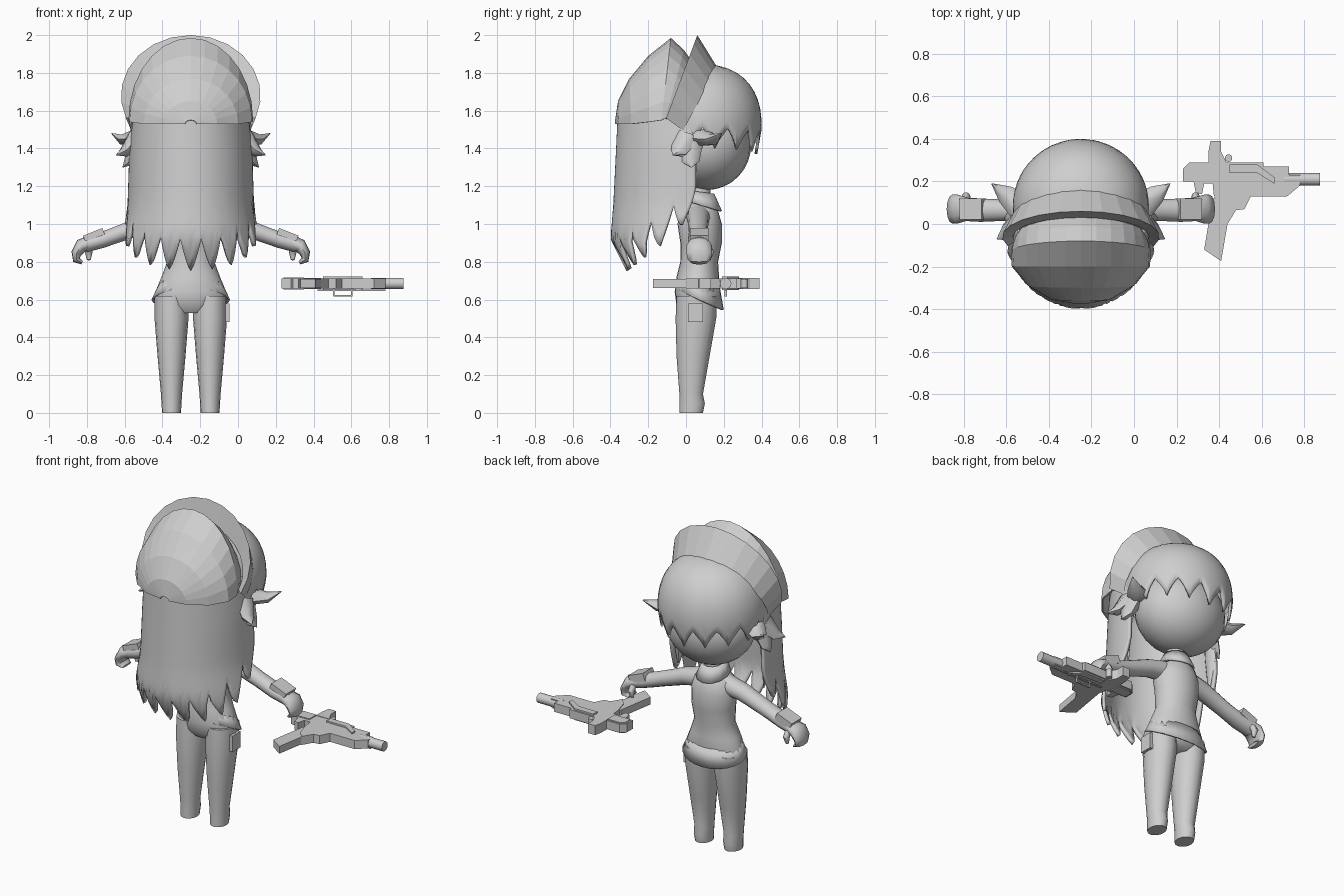
import bpy, bmesh, math
from mathutils import Vector, Matrix

cube = bpy.data.objects.get("Cube")
if cube:
    bpy.data.objects.remove(cube, do_unlink=True)

CX = -0.25          # the figure's centre line
grey = bpy.data.materials.new("light_grey")
grey.use_nodes = True
grey.diffuse_color = (0.62, 0.62, 0.62, 1)
grey.node_tree.nodes["Principled BSDF"].inputs["Base Color"].default_value = grey.diffuse_color


def finish(name, bm, angle=40, solid=0, dx=CX):
    bmesh.ops.remove_doubles(bm, verts=bm.verts, dist=0.0005)
    bmesh.ops.recalc_face_normals(bm, faces=bm.faces)
    me = bpy.data.meshes.new(name)
    bm.to_mesh(me)
    bm.free()
    ob = bpy.data.objects.new(name, me)
    ob.location.x = dx
    me.materials.append(grey)
    bpy.context.collection.objects.link(ob)
    if solid:
        mod = ob.modifiers.new("thickness", 'SOLIDIFY')
        mod.thickness = solid
        mod.offset = -1
    if angle:
        bpy.ops.object.select_all(action='DESELECT')
        ob.select_set(True)
        bpy.context.view_layer.objects.active = ob
        bpy.ops.object.shade_smooth_by_angle(angle=math.radians(angle))
    return ob


def skin(bm, rows, closed=True, caps=True):
    """Join rows of points into a surface."""
    vs = [[bm.verts.new(p) for p in r] for r in rows]
    n = len(vs[0])
    for a, b in zip(vs, vs[1:]):
        for i in range(n if closed else n - 1):
            j = (i + 1) % n
            bm.faces.new((a[i], a[j], b[j], b[i]))
    if closed and caps:
        bm.faces.new(vs[0])
        bm.faces.new(vs[-1])


def rings(name, levels, n=20, x=0, caps=True, solid=0):
    """Horizontal rings (z, half width, back y, front y, drop towards front)."""
    rows = []
    for z, rx, y0, y1, drop in levels:
        row = []
        for i in range(n):
            a = math.tau * i / n
            s = math.sin(a)
            row.append((x + rx * math.cos(a), (y0 + y1) / 2 + (y1 - y0) / 2 * s, z - drop * s))
        rows.append(row)
    bm = bmesh.new()
    skin(bm, rows, True, caps)
    return finish(name, bm, 50, solid)


def tube(name, path, radii, n=10):
    """Sweep an ellipse (depth, height) along a path."""
    pts = [Vector(p) for p in path]
    rows = []
    for k, p in enumerate(pts):
        t = (pts[min(k + 1, len(pts) - 1)] - pts[max(k - 1, 0)]).normalized()
        side = Vector((0, 1, 0)) if abs(t.y) < 0.9 else Vector((1, 0, 0))
        side = (side - t * side.dot(t)).normalized()
        up = t.cross(side)
        ra, rb = radii[k]
        rows.append([p + side * ra * math.cos(math.tau * i / n) + up * rb * math.sin(math.tau * i / n)
                     for i in range(n)])
    bm = bmesh.new()
    skin(bm, rows)
    return finish(name, bm, 50)


def ellipsoid(name, centre, radii):
    bm = bmesh.new()
    bmesh.ops.create_uvsphere(bm, u_segments=24, v_segments=16, radius=1,
                              matrix=Matrix.Translation(centre) @ Matrix.Diagonal((*radii, 1)))
    return finish(name, bm)


def box(name, centre, size, tilt=0, dx=0):
    bm = bmesh.new()
    m = Matrix.Translation(centre) @ Matrix.Rotation(tilt, 4, 'Y') @ Matrix.Diagonal((*size, 1))
    bmesh.ops.create_cube(bm, size=1, matrix=m)
    return finish(name, bm, 0, 0, dx)


def plate(name, outline, z0, z1):
    bm = bmesh.new()
    skin(bm, [[(x, y, z) for x, y in outline] for z in (z0, z1)])
    return finish(name, bm, 0, 0, 0)


def tooth(u, count):
    """0 at lock tips, 1 in the notches between locks."""
    return abs((u * count) % 1 - 0.5) * 2


def mix(table, z):
    """Interpolate a descending table on its first column."""
    for a, b in zip(table, table[1:]):
        if z >= b[0]:
            f = min(1, (a[0] - z) / (a[0] - b[0]))
            return [p + (q - p) * f for p, q in zip(a, b)]
    return table[-1]


# Head, neck and collar
ellipsoid("face", (0, 0.11, 1.42), (0.275, 0.235, 0.24))
rings("neck", [(1.0, 0.08, 0.0, 0.15, 0), (1.12, 0.055, 0.02, 0.13, 0), (1.24, 0.055, 0.02, 0.13, 0)], 14)
rings("collar", [(1.17, 0.065, 0.0, 0.15, 0.01), (1.10, 0.10, -0.02, 0.19, 0.03)], 12, 0, False, 0.01)

# Long back hair ending in pointed locks
profile = [(1.62, 0.30, -0.03, 0.33), (1.4, 0.325, 0.0, 0.37), (1.1, 0.335, 0.0, 0.385),
           (0.92, 0.36, -0.02, 0.38), (0.74, 0.375, -0.04, 0.27)]
N, COUNT = 88, 11
cols = []
for i in range(N + 1):
    u = i / N
    a = math.radians(-8 + 196 * u)
    back = max(0, math.sin(a)) ** 0.6
    bottom = 1.02 - 0.27 * back + 0.17 * tooth(u, COUNT) ** 1.4
    col = []
    for k in range(13):
        z = 1.62 + (bottom - 1.62) * k / 12
        _, rx, yc, ry = mix(profile, z)
        col.append((rx * math.cos(a), yc - ry * math.sin(a), z))
    cols.append(col)
bm = bmesh.new()
skin(bm, cols, False)
finish("back_hair", bm, 50, 0.02)

# Front hair cap with pointed fringe
cols = []
for i in range(73):
    u = i / 72
    a = math.radians(-25 + 230 * u)
    bottom = 1.37 + 0.11 * tooth(u, 9) ** 0.8 + 0.03 * abs(math.cos(a))
    col = []
    for k in range(13):
        s = k / 12
        z = 1.845 + (bottom - 1.845) * s ** 1.7
        h = max(0, (z - 1.52) / 0.325)
        r = (1 - min(1, h) ** 2.3) ** (1 / 2.3) - max(0, 1.5 - z) * 0.55
        col.append((0.32 * r * math.cos(a), 0.085 + 0.315 * r * math.sin(a), z))
    cols.append(col)
bm = bmesh.new()
skin(bm, cols, False)
finish("front_hair", bm, 50, 0.015)


# Headdress: faceted dome behind a flared upright band
def arch(w, low, top, spread=0, n=14):
    row = []
    for i in range(n + 1):
        a = math.radians(-spread + (180 + 2 * spread) * i / n)
        s = math.sin(a)
        row.append((w * math.cos(a), low[0] + (top[0] - low[0]) * s, low[1] + (top[1] - low[1]) * s))
    return row


bm = bmesh.new()
skin(bm, [arch(0.31, (-0.08, 1.55), (0.06, 1.82)), arch(0.325, (-0.11, 1.56), (-0.01, 1.92)),
          arch(0.33, (-0.13, 1.55), (-0.08, 1.985)), arch(0.325, (-0.2, 1.54), (-0.2, 1.89)),
          arch(0.25, (-0.29, 1.53), (-0.30, 1.77)), arch(0.14, (-0.355, 1.53), (-0.36, 1.65)),
          arch(0.03, (-0.375, 1.53), (-0.375, 1.55))], False)
finish("headdress_dome", bm, 0, 0.01)
bm = bmesh.new()
skin(bm, [arch(0.325, (0.02, 1.56), (0.165, 1.83), 14), arch(0.37, (-0.06, 1.68), (0.06, 2.0), 22),
          arch(0.32, (-0.06, 1.62), (0.03, 1.86), 14)], False)
finish("headdress_band", bm, 0)

# Torso and tunic with a hem that drops at the front
rings("torso", [(1.11, 0.06, 0.0, 0.14, 0), (1.07, 0.12, -0.03, 0.17, 0), (1.0, 0.14, -0.045, 0.19, 0),
                (0.9, 0.135, -0.03, 0.19, 0), (0.8, 0.125, -0.03, 0.17, 0), (0.72, 0.155, -0.05, 0.175, 0),
                (0.64, 0.188, -0.06, 0.18, 0), (0.57, 0.19, -0.05, 0.165, 0), (0.53, 0.12, -0.02, 0.13, 0)], 24)
rings("tunic_hem", [(0.69, 0.165, -0.045, 0.18, 0.03), (0.60, 0.208, -0.055, 0.20, 0.055)], 24, 0, False, 0.01)

for side, label in ((1, "left"), (-1, "right")):
    # Legs
    rings(label + "_leg", [(0.62, 0.09, -0.05, 0.165, 0), (0.5, 0.09, -0.055, 0.16, 0),
                           (0.3, 0.074, -0.05, 0.125, 0), (0.1, 0.056, -0.035, 0.09, 0),
                           (0.05, 0.053, -0.035, 0.10, 0), (0.0, 0.05, -0.035, 0.09, 0)], 16, side * 0.102)

    # Arms, wrist plates and curled hands
    def at(points):
        return [(side * x, y, z) for x, y, z in points]
    tube(label + "_arm", at([(0.07, 0.065, 1.04), (0.2, 0.065, 1.015), (0.36, 0.065, 0.955),
                             (0.47, 0.065, 0.915), (0.56, 0.07, 0.89)]),
         [(0.065, 0.06), (0.055, 0.052), (0.05, 0.045), (0.055, 0.043), (0.055, 0.042)], 14)
    box(label + "_wrist_plate", (CX + side * 0.51, 0.07, 0.935), (0.11, 0.10, 0.05), side * 0.38)
    tube(label + "_fingers", at([(0.52, 0.07, 0.905), (0.58, 0.07, 0.885), (0.605, 0.07, 0.845),
                                 (0.605, 0.07, 0.81), (0.575, 0.07, 0.795)]),
         [(0.05, 0.04), (0.068, 0.037), (0.068, 0.028), (0.06, 0.02), (0.045, 0.01)], 12)
    tube(label + "_thumb", at([(0.54, 0.11, 0.88), (0.54, 0.13, 0.85), (0.54, 0.12, 0.81)]),
         [(0.02, 0.02), (0.02, 0.02), (0.01, 0.01)], 8)

    # Hair tufts beside the ears
    for k, (tip, root) in enumerate([((0.42, 0.19, 1.48), (0.28, 0.08, 1.46)),
                                     ((0.395, -0.07, 1.365), (0.29, 0.0, 1.46)),
                                     ((0.36, 0.03, 1.30), (0.29, 0.02, 1.42))]):
        mid = Vector(root).lerp(Vector(tip), 0.55) - Vector((0, 0, 0.025))
        tube("%s_tuft_%d" % (label, k + 1), at([root, tuple(mid), tip]),
             [(0.07, 0.05), (0.045, 0.03), (0.002, 0.002)], 6)
    # Face-framing lock
    tube(label + "_side_lock", at([(0.29, 0.02, 1.5), (0.31, 0.01, 1.28), (0.30, 0.01, 1.05)]),
         [(0.05, 0.02), (0.045, 0.02), (0.003, 0.003)], 6)

box("thigh_pouch", (CX + 0.19, 0.05, 0.53), (0.03, 0.08, 0.1))

# Weapon lying flat beside the figure
body = [(.23, .20), (.23, .26), (.26, .29), (.61, .29), (.61, .27), (.73, .27), (.73, .23),
        (.78, .23), (.78, .18), (.72, .13), (.55, .13), (.52, .07), (.48, .065), (.44, .0),
        (.40, .05), (.375, .14), (.37, .19), (.33, .19), (.32, .14), (.29, .15), (.28, .20)]
plate("weapon_body", body, 0.658, 0.712)
plate("weapon_grip", [(.37, .12), (.33, -.12), (.41, -.175), (.44, .0), (.47, .06), (.44, .12)], 0.662, 0.708)
plate("weapon_sight", [(.35, .28), (.35, .34), (.36, .39), (.41, .39), (.41, .34), (.44, .28)], 0.655, 0.715)
plate("weapon_side_panel", [(.45, .24), (.45, .28), (.58, .28), (.66, .22), (.66, .19), (.58, .24)], 0.65, 0.722)
plate("weapon_stock_plate", [(.24, .21), (.24, .26), (.27, .28), (.35, .28), (.35, .21)], 0.652, 0.718)
bm = bmesh.new()
bmesh.ops.create_cone(bm, cap_ends=True, segments=12, radius1=0.03, radius2=0.03, depth=0.17,
                      matrix=Matrix.Translation((0.79, 0.21, 0.685)) @ Matrix.Rotation(math.pi / 2, 4, 'Y'))
finish("weapon_barrel", bm, 40, 0, 0)
bm = bmesh.new()
bmesh.ops.create_cone(bm, cap_ends=True, segments=10, radius1=0.018, radius2=0.018, depth=0.05,
                      matrix=Matrix.Translation((0.445, 0.31, 0.685)))
finish("weapon_knob", bm, 40, 0, 0)
# Carry handle below the body
box("handle_bar", (0.555, 0.21, 0.62), (0.10, 0.012, 0.008))
for x in (0.508, 0.602):
    box("handle_post", (x, 0.21, 0.638), (0.008, 0.012, 0.04))
box("under_rail", (0.6, 0.21, 0.649), (0.36, 0.012, 0.006))
